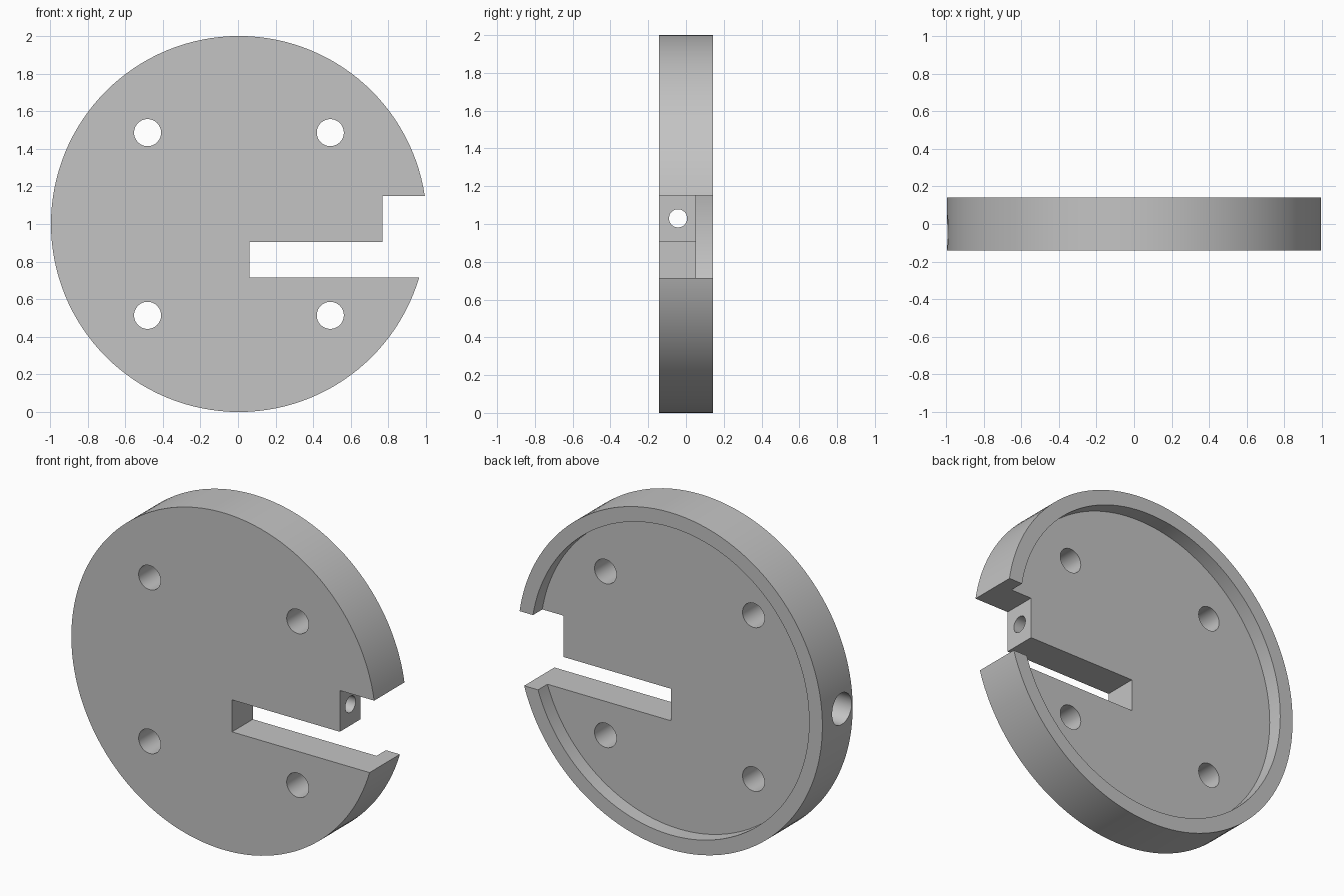
import bpy
import math

cube = bpy.data.objects.get("Cube")
if cube:
    bpy.data.objects.remove(cube, do_unlink=True)

# Main dimensions
CX, CZ = 0.005, 1.0
HALF = 0.142          # half thickness of the disc
FLOOR = 0.054         # depth plane of the rear recess

grey = bpy.data.materials.new("plain grey")
colour = (0.55, 0.55, 0.55, 1)
grey.diffuse_color = colour
grey.use_nodes = True
grey.node_tree.nodes["Principled BSDF"].inputs["Base Color"].default_value = colour


def cylinder(name, radius, start, end, axis, sides=48):
    """Cylinder between two points lying along the x or y axis."""
    mid = [(a + b) / 2 for a, b in zip(start, end)]
    turn = (math.pi / 2, 0, 0) if axis == "y" else (0, math.pi / 2, 0)
    bpy.ops.mesh.primitive_cylinder_add(
        vertices=sides, radius=radius, depth=math.dist(start, end),
        location=mid, rotation=turn)
    obj = bpy.context.object
    obj.name = name
    return obj


def box(name, low, high):
    mid = [(a + b) / 2 for a, b in zip(low, high)]
    bpy.ops.mesh.primitive_cube_add(size=1, location=mid)
    obj = bpy.context.object
    obj.name = name
    obj.scale = [b - a for a, b in zip(low, high)]
    return obj


# Round plate
disc = cylinder("slotted_disc", 1, (CX, -HALF, CZ), (CX, HALF, CZ), "y", 128)
disc.data.materials.append(grey)

# Shallow rear recess that leaves a raised rim
cutters = [cylinder("recess_cutter", 0.913, (CX, FLOOR, CZ), (CX, 0.4, CZ), "y", 128)]

# Four mounting holes
for sx in (-1, 1):
    for sz in (-1, 1):
        x, z = CX + sx * 0.486, CZ + sz * 0.486
        cutters.append(cylinder("mount_hole_cutter", 0.072, (x, -0.4, z), (x, 0.4, z), "y"))

# Long slot and the wider notch at its mouth
cutters.append(box("slot_cutter", (0.06, -0.5, 0.715), (1.3, 0.5, 0.905)))
cutters.append(box("notch_cutter", (0.768, -0.5, 0.8), (1.4, 0.5, 1.15)))

# Cross hole through the plate, with a counterbore at the outer edge
hole_y, hole_z = -0.042, 1.03
cutters.append(cylinder("cross_hole_cutter", 0.048, (-1.3, hole_y, hole_z), (1.2, hole_y, hole_z), "x"))
cutters.append(cylinder("counterbore_cutter", 0.092, (-1.3, hole_y, hole_z), (-0.7, hole_y, hole_z), "x"))

for cutter in cutters:
    cutter.hide_render = True
    bpy.ops.object.select_all(action="DESELECT")
    disc.select_set(True)
    bpy.context.view_layer.objects.active = disc
    mod = disc.modifiers.new("cut", "BOOLEAN")
    mod.operation = "DIFFERENCE"
    mod.solver = "EXACT"
    mod.object = cutter
    bpy.ops.object.modifier_apply(modifier=mod.name)
    bpy.data.objects.remove(cutter, do_unlink=True)

# Smooth round walls, crisp edges
for face in disc.data.polygons:
    face.material_index = 0
bpy.ops.object.shade_smooth_by_angle(angle=math.radians(30))
